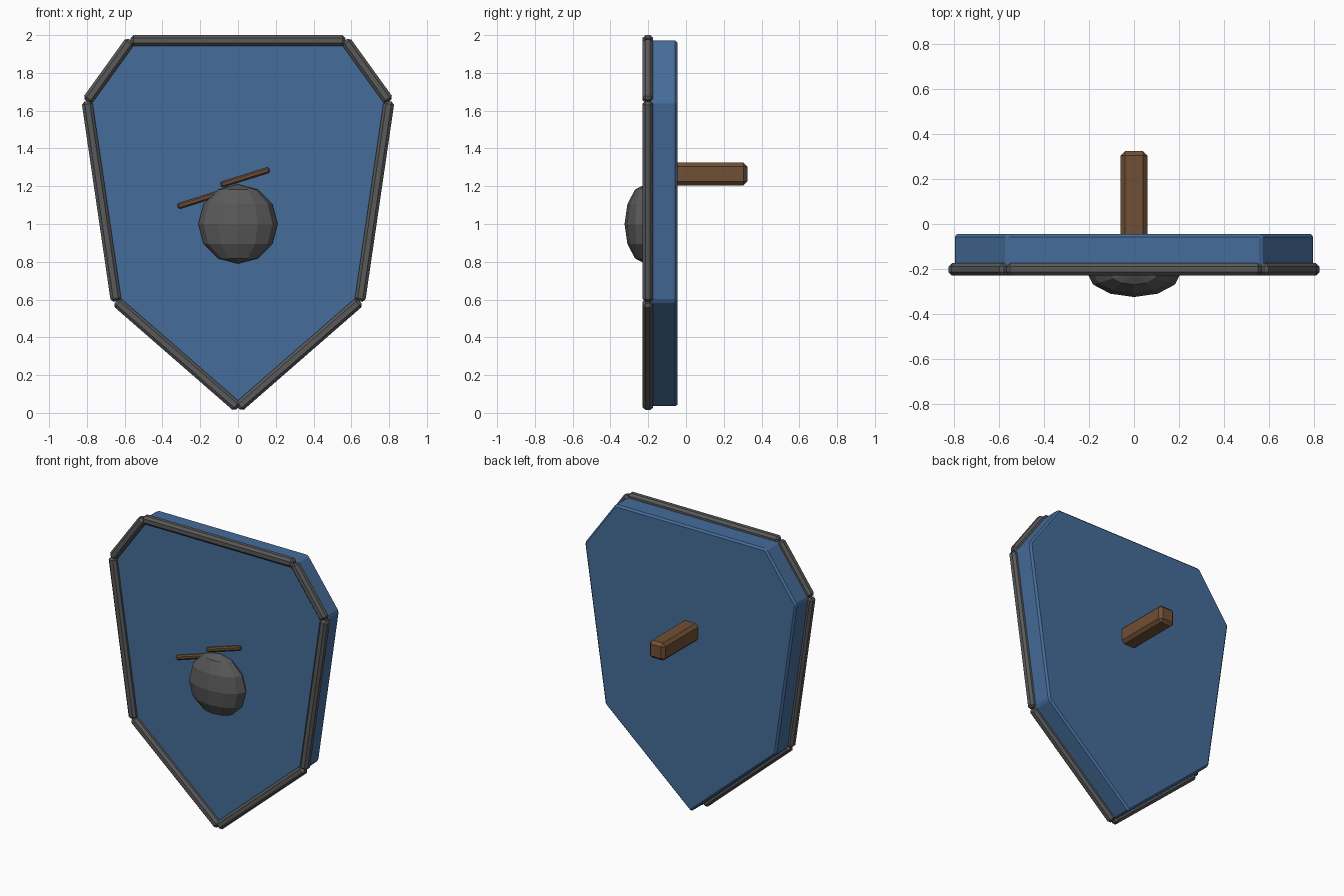
import bpy, bmesh
from math import atan2, hypot, radians, cos, sin

if "Cube" in bpy.data.objects:
    bpy.data.objects.remove(bpy.data.objects["Cube"])


def material(name, rgb):
    m = bpy.data.materials.new(name)
    m.diffuse_color = (*rgb, 1)
    m.use_nodes = True
    m.node_tree.nodes["Principled BSDF"].inputs["Base Color"].default_value = m.diffuse_color
    return m


BLUE = material("blue_paint", (0.06, 0.15, 0.32))
WOOD = material("brown_wood", (0.16, 0.08, 0.035))
IRON = material("dark_iron", (0.10, 0.10, 0.10))


def finish(name, bm, mat, bevel=0):
    bmesh.ops.recalc_face_normals(bm, faces=bm.faces[:])
    me = bpy.data.meshes.new(name)
    bm.to_mesh(me)
    bm.free()
    me.materials.append(mat)
    ob = bpy.data.objects.new(name, me)
    bpy.context.collection.objects.link(ob)
    if bevel:
        mod = ob.modifiers.new("Bevel", "BEVEL")
        mod.width = bevel
        mod.segments = 1
        mod.limit_method = "ANGLE"
        mod.angle_limit = radians(20)
    return ob


def box(name, center, size, mat, bevel, angle=0):
    bm = bmesh.new()
    bmesh.ops.create_cube(bm, size=1)
    bmesh.ops.scale(bm, vec=size, verts=bm.verts)
    ob = finish(name, bm, mat, bevel)
    ob.location = center
    ob.rotation_euler = (0, -angle, 0)
    return ob


# Shield outline (x, z), right half mirrored to the left
right = [(0.568, 1.972), (0.80, 1.65), (0.645, 0.59)]
outline = right + [(0, 0.028)] + [(-x, z) for x, z in reversed(right)]

# Board
FRONT, BACK = -0.20, -0.045
bm = bmesh.new()
face = bm.faces.new([bm.verts.new((x, FRONT, z)) for x, z in outline])
ext = bmesh.ops.extrude_face_region(bm, geom=[face], use_keep_orig=True)
moved = [v for v in ext["geom"] if isinstance(v, bmesh.types.BMVert)]
bmesh.ops.translate(bm, vec=(0, BACK - FRONT, 0), verts=moved)
finish("shield_board", bm, BLUE, 0.012)

# Rim bars, one per outline edge
for i, (a, b) in enumerate(zip(outline, outline[1:] + outline[:1])):
    dx, dz = b[0] - a[0], b[1] - a[1]
    box(f"rim_bar_{i + 1}", ((a[0] + b[0]) / 2, -0.202, (a[1] + b[1]) / 2),
        (hypot(dx, dz), 0.055, 0.057), IRON, 0.015, atan2(dz, dx))

# Central boss, a flattened low-poly sphere
bm = bmesh.new()
bmesh.ops.create_uvsphere(bm, u_segments=12, v_segments=6, radius=0.21)
boss = finish("boss", bm, IRON)
boss.scale = (1, 0.525, 1)
boss.location = (0, -0.215, 1.0)

# Splintered wooden gouges across the front
for i, (x, z) in enumerate([(-0.19, 1.133), (0.038, 1.247)]):
    box(f"gouge_{i + 1}", (x, -0.203, z), (0.27, 0.03, 0.03), WOOD, 0.008, radians(17.5))

# Handle on the back
box("handle", (0, 0.1125, 1.265), (0.12, 0.425, 0.12), WOOD, 0.02)
